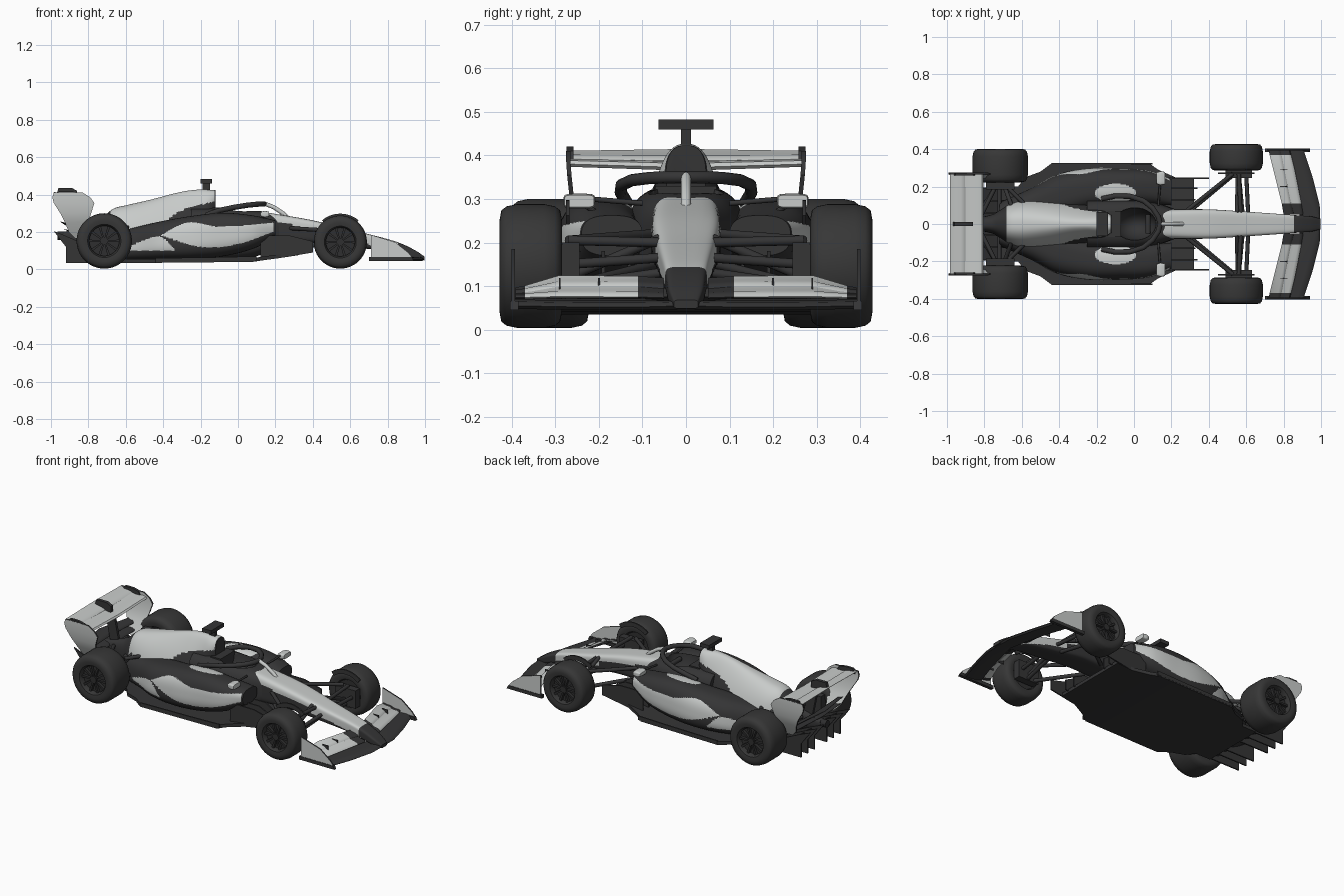
import bpy, bmesh, math
from mathutils import Vector

if "Cube" in bpy.data.objects:
    bpy.data.objects.remove(bpy.data.objects["Cube"])


def material(name, *rgb):
    m = bpy.data.materials.new(name)
    m.diffuse_color = (*rgb, 1)
    m.use_nodes = True
    m.node_tree.nodes["Principled BSDF"].inputs["Base Color"].default_value = m.diffuse_color
    return m


LIGHT = material("silver paint", 0.58, 0.60, 0.59)
DARK = material("carbon black", 0.035, 0.035, 0.036)
TYRE = material("tyre rubber", 0.038, 0.038, 0.038)
RIM = material("rim black", 0.028, 0.028, 0.029)


def interp(tab, x):
    """Smooth interpolation of table rows keyed by their first value."""
    x = min(max(x, tab[0][0]), tab[-1][0])
    i = next(k for k in range(len(tab) - 1) if x <= tab[k + 1][0])
    a, b = tab[i], tab[i + 1]
    p, q = tab[max(i - 1, 0)], tab[min(i + 2, len(tab) - 1)]
    h = b[0] - a[0]
    t = (x - a[0]) / h
    out = []
    for j in range(1, len(a)):
        m0 = (b[j] - p[j]) / (b[0] - p[0]) * h
        m1 = (q[j] - a[j]) / (q[0] - a[0]) * h
        out.append((2*t**3 - 3*t*t + 1)*a[j] + (t**3 - 2*t*t + t)*m0
                   + (3*t*t - 2*t**3)*b[j] + (t**3 - t*t)*m1)
    return out


def finish(bm, name, mats, rule=None, both=False, angle=35):
    if both:
        new = bmesh.ops.duplicate(bm, geom=bm.verts[:] + bm.edges[:] + bm.faces[:])["geom"]
        for v in new:
            if isinstance(v, bmesh.types.BMVert):
                v.co.y = -v.co.y
    bmesh.ops.recalc_face_normals(bm, faces=bm.faces)
    if rule:
        for f in bm.faces:
            f.material_index = int(rule(f.calc_center_median(), f.normal))
    me = bpy.data.meshes.new(name)
    bm.to_mesh(me)
    bm.free()
    for m in mats:
        me.materials.append(m)
    me.shade_smooth()
    me.set_sharp_from_angle(angle=math.radians(angle))
    ob = bpy.data.objects.new(name, me)
    bpy.context.collection.objects.link(ob)
    return ob


def add_skin(bm, rings, loop=False):
    vs = [[bm.verts.new(p) for p in r] for r in rings]
    n = len(rings[0])
    for a, b in zip(vs, vs[1:] + (vs[:1] if loop else [])):
        for j in range(n):
            bm.faces.new((a[j], a[(j+1) % n], b[(j+1) % n], b[j]))
    if not loop:
        bm.faces.new(vs[0])
        bm.faces.new(vs[-1])


def skin(name, rings, mats, rule=None, both=False, angle=35):
    bm = bmesh.new()
    add_skin(bm, rings)
    return finish(bm, name, mats, rule, both, angle)


def loft(name, tab, mats, rule=None, both=False, n=2.6, count=90, seg=64):
    """Superellipse body along x; rows: x, centre y, half width, bottom, top, pinch."""
    rings = []
    for i in range(count + 1):
        x = tab[0][0] + (tab[-1][0] - tab[0][0]) * i / count
        yc, hw, zb, zt, pinch = interp(tab, x)
        ring = []
        for k in range(seg):
            a = math.tau * (k + 0.5) / seg
            c, s = [math.copysign(abs(v) ** (2 / n), v) for v in (math.cos(a), math.sin(a))]
            t = (s + 1) / 2
            ring.append((x, yc + hw * c * (1 - pinch * t), zb + (zt - zb) * t))
        rings.append(ring)
    return skin(name, rings, mats, rule, both, 45)


def plate(name, poly, y0, y1, mats, both=False, rule=None):
    return skin(name, [[(x, y, z) for x, z in poly] for y in (y0, y1)], mats, rule, both)


def box(name, x0, x1, y0, y1, z0, z1, mat, both=False):
    return plate(name, [(x0, z0), (x1, z0), (x1, z1), (x0, z1)], y0, y1, [mat], both)


def edges_dark(c, n):
    return abs(n.y) < .5


def tubes(name, paths, r, mat, both=True):
    bm = bmesh.new()
    for path in paths:
        pts = [Vector(p) for p in path]
        rings = []
        for i, p in enumerate(pts):
            t = (pts[min(i+1, len(pts)-1)] - pts[max(i-1, 0)]).normalized()
            u = t.cross(Vector((0.05, 0, 1))).normalized()
            w = t.cross(u)
            rings.append([p + r * (u * math.cos(a) + w * math.sin(a))
                          for a in [math.tau * k / 12 for k in range(12)]])
        add_skin(bm, rings)
    return finish(bm, name, [mat], None, both, 50)


def aerofoil(name, rows, mat, both=True):
    """Wing; rows: y, lead x, lead z, trail x, trail z, thickness."""
    shape = [(0, 0), (.08, .6), (.3, .7), (.65, 0.1), (1, .1), (1, -.1), (.65, -.7), (.3, -.6), (.08, -.6)]
    rings = [[(xl + (xt - xl) * u, y, zl + (zt - zl) * u + th * v) for u, v in shape]
             for y, xl, zl, xt, zt, th in rows]
    return skin(name, rings, [mat], None, both)


# Nose: silver upper surface, black tip and lower flanks
NOSE = [(.15, 0, .083, .13, .305, .1), (.40, 0, .078, .14, .262, .0), (.60, 0, .066, .12, .212, .0),
        (.80, 0, .052, .095, .162, .0), (.88, 0, .046, .075, .135, .0), (.95, 0, .04, .055, .10, 0),
        (.998, 0, .028, .048, .068, 0)]


def nose_rule(c, n):
    _, _, zb, zt, _ = interp(NOSE, c.x)
    cut = interp([(.15, .75), (.45, .6), (.7, .3), (.86, .05)], c.x)[0]
    return c.x > .86 or (c.z - zb) / (zt - zb) < cut


loft("nose", NOSE, [LIGHT, DARK], nose_rule, n=5)

# Cockpit tub with opening
tub = loft("cockpit_tub", [(-.25, 0, .14, .05, .33, .1), (-.05, 0, .145, .05, .325, .1),
                           (.10, 0, .125, .07, .315, .1), (.22, 0, .083, .13, .29, .1)], [DARK], n=3.5, count=40)
bm = bmesh.new()
bmesh.ops.create_uvsphere(bm, u_segments=32, v_segments=16, radius=1)
for v in bm.verts:
    v.co = (v.co.x * .115 + .005, v.co.y * .088, v.co.z * .15 + .335)
cutter = finish(bm, "cockpit_cutter", [DARK])
cutter.hide_render = True
mod = tub.modifiers.new("opening", 'BOOLEAN')
mod.operation, mod.object = 'DIFFERENCE', cutter
bpy.context.view_layer.objects.active = tub
bpy.ops.object.modifier_apply(modifier=mod.name)
bpy.data.objects.remove(cutter)
box("headrest", -.14, -.07, -.07, .07, .2, .33, DARK)
tubes("steering_wheel", [[(.075, .0, .285), (.075, .05, .285)]], .014, DARK)


# Engine cover
def cover_rule(c, n):
    edge = interp([(-.68, .20), (-.60, .19), (-.47, .20), (-.31, .31), (-.12, .365)], c.x)[0]
    return c.x > -.123 or c.x < -.68 or c.z < edge


loft("engine_cover", [(-.93, 0, .025, .15, .20, 0), (-.76, 0, .055, .10, .25, .2), (-.67, 0, .12, .09, .322, .35),
                      (-.60, 0, .155, .08, .342, .45), (-.47, 0, .17, .08, .372, .58), (-.30, 0, .165, .08, .415, .7),
                      (-.20, 0, .115, .14, .427, .55), (-.12, 0, .047, .29, .423, .05)], [LIGHT, DARK], cover_rule,
     count=140, seg=96)
box("camera_stem", -.19, -.15, -.011, .011, .41, .47, DARK)
box("camera_bar", -.20, -.14, -.063, .063, .46, .483, DARK)


# Sidepods: leaf shaped side panel, rear panel and a patch on top in silver
def pod_rule(c, n):
    x, y, z = c.x, abs(c.y), c.z
    top = interp([(-.41, .185), (-.27, .25), (-.1, .228), (.2, .25)], x)[0]
    low = interp([(-.41, .18), (-.2, .12), (0, .135), (.2, .205)], x)[0]
    leaf = -.41 < x < .19 and low < z < top and y > .18
    rear = -.6 < x < -.34 and .10 < z < interp([(-.6, .115), (-.42, .175), (-.34, .11)], x)[0]
    patch = ((x + .1) / .11) ** 2 + ((y - .165) / .05) ** 2 < 1 and z > .23
    return not (leaf or rear or patch)


loft("sidepods", [(-.72, .06, .06, .05, .19, .2), (-.55, .10, .10, .05, .225, .2), (-.42, .145, .125, .05, .255, .15),
                  (-.25, .185, .12, .055, .285, .15), (-.08, .195, .108, .07, .302, .1),
                  (.08, .195, .092, .11, .288, .04), (.20, .17, .07, .17, .262, 0)],
     [LIGHT, DARK], pod_rule, True, n=2.7, count=200, seg=150)

# Floor, front fences, diffuser and its fins
floor = [(-.72, .20, .035), (-.62, .20, .035), (-.58, .25, .035), (-.50, .28, .035), (-.44, .325, .035),
         (.08, .325, .04), (.13, .29, .048), (.22, .25, .06), (.32, .24, .075)]
skin("floor", [[(x, -w, z), (x, w, z), (x, w, z + .02), (x, -w, z + .02)] for x, w, z in floor], [DARK])
plate("floor_edge_wing", [(-.44, .04), (.1, .045), (.1, .07), (-.1, .065), (-.44, .06)], .318, .326, [DARK], True)
for i, (y, end) in enumerate(((.13, .33), (.19, .34), (.245, .40))):
    plate(f"floor_fence_{i+1}", [(.12, .05), (.25, .065), (end, .09), (end, .15), (.28, .18), (.12, .18)],
          y - .004, y + .004, [DARK], True)
skin("diffuser_ramp", [[(x, -.19, z), (x, .19, z), (x, .19, z + .012), (x, -.19, z + .012)]
                       for x, z in ((-.70, .04), (-.80, .085), (-.90, .15))], [DARK])
for i, y in enumerate((.06, .125, .19)):
    plate(f"diffuser_fin_{i+1}", [(-.68, .035), (-.92, .035), (-.92, .12), (-.985, .205), (-.90, .17), (-.68, .07)],
          y - .004, y + .004, [DARK], True)

# Halo
tubes("halo_hoop", [[(-.17, .135, .29), (-.10, .15, .315), (-.02, .148, .332), (.05, .125, .343),
                     (.10, .085, .348), (.13, .04, .35), (.14, 0, .35)]], .014, DARK)
tubes("halo_pillar", [[(.14, 0, .352), (.19, 0, .333), (.24, 0, .30), (.28, 0, .26)]], .011, LIGHT, False)

# Mirrors
loft("mirrors", [(.12, .245, .030, .285, .305, 0), (.14, .245, .036, .278, .312, 0),
                 (.165, .245, .034, .281, .309, 0)], [LIGHT], both=True, n=5, count=10, seg=32)
tubes("mirror_stalks", [[(.14, .24, .29), (.13, .19, .26)], [(.14, .22, .30), (.13, .10, .29)]], .006, DARK)


# Wheels
def wheel(name, x, z, r, yin, yout):
    prof = [(.54, yin + .02), (.60, yin + .004), (.75, yin), (.90, yin + .004), (.965, yin + .016), (1, yin + .04),
            (1, yout - .04), (.965, yout - .016), (.90, yout - .004), (.75, yout), (.60, yout - .004), (.54, yout - .02)]
    bm = bmesh.new()
    add_skin(bm, [[(x + r*k*math.cos(a), y, z + r*k*math.sin(a)) for k, y in prof]
                  for a in [math.tau * i / 64 for i in range(64)]], True)
    finish(bm, name + "_tyres", [TYRE], None, True, 50)
    bm = bmesh.new()

    def disc(rad, y0, y1):
        add_skin(bm, [[(x + rad*math.cos(math.tau*i/40), y, z + rad*math.sin(math.tau*i/40))
                       for i in range(40)] for y in (y0, y1)])
    disc(r * .55, yin + .015, yout - .035)
    disc(r * .14, yout - .04, yout - .012)
    for i in range(10):
        a = math.tau * i / 10
        d, n = Vector((math.cos(a), 0, math.sin(a))), Vector((-math.sin(a), 0, math.cos(a)))
        add_skin(bm, [[Vector((x, y, z)) + d*r*k + n*w for k, w in
                       ((.1, -.004), (.55, -.007), (.55, .007), (.1, .004))] for y in (yout - .04, yout - .018)])
    finish(bm, name + "_rims", [RIM], None, True)


wheel("front", .547, .146, .142, .285, .428)
wheel("rear", -.715, .152, .148, .223, .402)

# Front wheel winglets and brake ducts
arc = [math.radians(50 + 8 * i) for i in range(11)]
plate("wheel_winglets", [(.547 + .152*math.cos(a), .146 + .152*math.sin(a)) for a in arc]
      + [(.547 + .125*math.cos(a), .146 + .125*math.sin(a)) for a in reversed(arc)], .268, .276, [DARK], True)
box("front_brake_ducts", .49, .63, .245, .29, .09, .20, DARK, True)
box("rear_brake_ducts", -.79, -.64, .185, .23, .08, .23, DARK, True)

# Suspension arms
tubes("front_suspension", [[(.28, .07, .22), (.53, .27, .205)], [(.57, .06, .20), (.56, .27, .205)],
                           [(.30, .07, .15), (.54, .27, .10)], [(.58, .06, .13), (.56, .27, .10)],
                           [(.55, .06, .21), (.555, .27, .12)], [(.61, .06, .165), (.60, .27, .15)]], .011, DARK)
tubes("rear_suspension", [[(-.55, .07, .23), (-.70, .22, .21)], [(-.82, .04, .20), (-.73, .22, .21)],
                          [(-.56, .08, .13), (-.70, .22, .10)], [(-.84, .03, .16), (-.73, .22, .10)],
                          [(-.64, .06, .24), (-.70, .22, .13)], [(-.72, .03, .15), (-.72, .25, .15)]], .011, DARK)

# Front wing: black main plane and inner flaps, silver outer flaps
aerofoil("front_wing_main", [(0, .995, .055, .90, .062, .014), (.10, .993, .052, .87, .07, .014),
                             (.25, .955, .052, .83, .07, .014), (.40, .905, .055, .78, .07, .014)], DARK)
lower = [(.05, .905, .073, .85, .095, .008), (.11, .895, .075, .835, .10, .008), (.29, .86, .076, .80, .10, .008),
         (.37, .84, .074, .785, .086, .008), (.392, .835, .074, .78, .084, .008)]
upper = [(.05, .855, .094, .80, .118, .008), (.11, .84, .098, .79, .122, .008), (.29, .805, .098, .745, .124, .008),
         (.37, .79, .084, .725, .10, .008), (.392, .785, .082, .72, .096, .008)]
for name, rows in (("lower", lower), ("upper", upper)):
    aerofoil(f"front_wing_{name}_flap", rows[1:4], LIGHT)
    aerofoil(f"front_wing_{name}_flap_root", rows[:2], DARK)
    aerofoil(f"front_wing_{name}_flap_tip", rows[3:], DARK)
for i, y in enumerate((.20, .29)):
    box(f"flap_bracket_{i+1}", .78, .82, y - .002, y + .002, .09, .118, DARK, True)
plate("front_wing_endplates", [(.71, .065), (.93, .065), (.91, .09), (.84, .145), (.71, .185)], .393, .401,
      [LIGHT, DARK], True, edges_dark)
plate("front_endplate_skids", [(.70, .045), (.94, .045), (.93, .066), (.70, .066)], .385, .404, [DARK], True)

# Rear wing
aerofoil("rear_wing_main", [(0, -.805, .372, -.905, .386, .014), (.265, -.805, .38, -.905, .392, .012)], LIGHT)
aerofoil("rear_wing_flap", [(0, -.90, .387, -.985, .414, .008), (.265, -.90, .39, -.985, .41, .008)], LIGHT)
ends = [(.41, -.985, -.83, .27), (.385, -.993, -.79, .27), (.355, -.985, -.768, .268), (.30, -.95, -.785, .262),
        (.25, -.925, -.80, .242), (.20, -.905, -.81, .218), (.165, -.87, -.815, .20)]
skin("rear_wing_endplates", [[(a, y - .005, z), (b, y - .005, z), (b, y + .005, z), (a, y + .005, z)]
                             for z, a, b, y in ends], [LIGHT, DARK], edges_dark, True)
plate("rear_wing_tips", [(-.97, .39), (-.85, .39), (-.86, .41), (-.90, .42), (-.955, .42)], .258, .274, [DARK], True)
plate("flap_actuator", [(-.97, .40), (-.86, .38), (-.86, .42), (-.89, .436), (-.96, .436)], -.01, .01, [DARK])
plate("rear_wing_pylon", [(-.80, .18), (-.86, .18), (-.90, .37), (-.84, .37)], -.008, .008, [DARK])
aerofoil("beam_wing_lower", [(0, -.85, .19, -.93, .215, .01), (.21, -.85, .19, -.91, .21, .01)], DARK)
aerofoil("beam_wing_upper", [(0, -.88, .225, -.95, .255, .01), (.23, -.87, .225, -.91, .245, .01)], DARK)
tubes("tail_light", [[(-.92, 0, .18), (-.965, 0, .18)]], .022, RIM, False)
